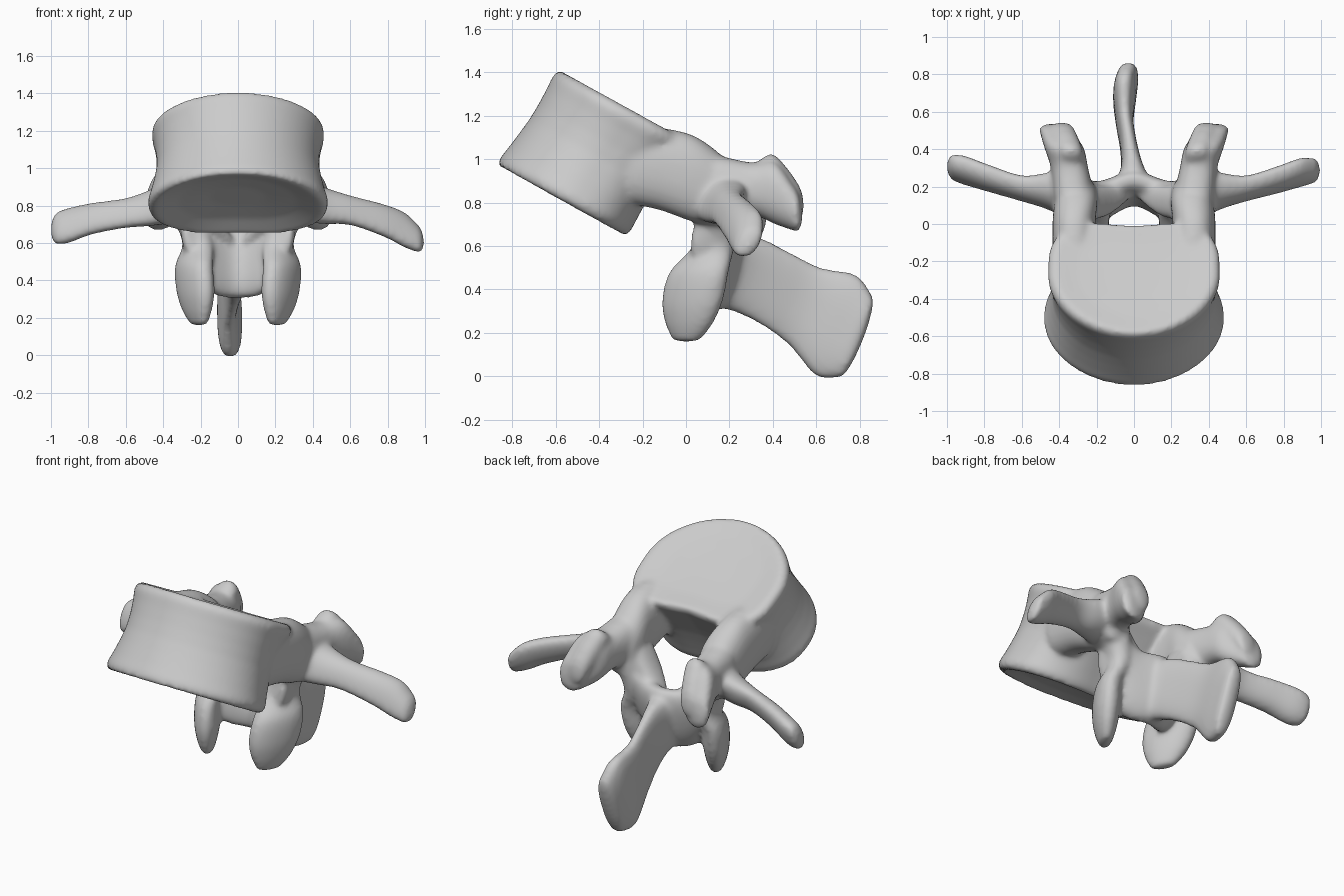
import bpy, bmesh, math
from mathutils import Vector

cube = bpy.data.objects.get("Cube")
if cube:
    bpy.data.objects.remove(cube)

X, Y, Z = Vector((1, 0, 0)), Vector((0, 1, 0)), Vector((0, 0, 1))
SIDES = 28
bm = bmesh.new()


def spow(value, p):
    return math.copysign(abs(value) ** p, value)


def skin(rings):
    """Join rings of points into one closed shell."""
    loops = [[bm.verts.new(p) for p in ring] for ring in rings]
    for low, high in zip(loops, loops[1:]):
        for i in range(len(low)):
            j = (i + 1) % len(low)
            bm.faces.new((low[i], low[j], high[j], high[i]))
    bm.faces.new(loops[0][::-1])
    bm.faces.new(loops[-1])


def catmull(a, b, c, d, t):
    return (b * 2 + (c - a) * t + (a * 2 - b * 5 + c * 4 - d) * t * t
            + (b * 3 - a - c * 3 + d) * t ** 3) * 0.5


def limb(stations, a, b, power=0.85):
    """Loft oval sections (x, y, z, radius a, radius b) with domed ends."""
    s = [Vector(st) for st in stations]
    s = [s[0]] + s + [s[-1]]
    path = [catmull(*s[i:i + 4], k / 5) for i in range(len(s) - 3) for k in range(5)]
    path.append(s[-1])

    def ring(st, scale=1, shift=Vector()):
        centre = Vector(st[:3]) + shift
        angles = [math.tau * i / SIDES for i in range(SIDES)]
        return [centre + a * (st[3] * scale * spow(math.cos(t), power))
                + b * (st[4] * scale * spow(math.sin(t), power)) for t in angles]

    def dome(end, before):
        direction = (Vector(end[:3]) - Vector(before[:3])).normalized()
        reach = 0.7 * min(end[3], end[4])
        return [ring(end, math.cos(t), direction * reach * math.sin(t))
                for t in (0.35, 0.7, 1.05, 1.4)]

    skin(dome(path[0], path[1])[::-1] + [ring(p) for p in path] + dome(path[-1], path[-2]))


def mirrored(stations, a, b, power=0.85):
    for side in (1, -1):
        limb([(st[0] * side,) + tuple(st[1:]) for st in stations],
             Vector((a.x * side, a.y, a.z)), Vector((b.x * side, b.y, b.z)), power)


# Main body: a tilted, waisted drum with a flattened back and dished ends
bottom, top = Vector((0, -0.572, 0.80)), Vector((0, -0.285, 1.247))
depth = Vector((0, 0.875, -0.484))
up = (top - bottom).normalized()


def body_ring(h, scale, lift=0):
    centre = bottom.lerp(top, h) + up * lift
    half_width = 0.485 - 0.025 * h
    corner = 0.8 - 0.25 * h
    ring = []
    for i in range(64):
        t = math.tau * i / 64
        c, s = math.cos(t), math.sin(t)
        p = corner if s > 0 else 1.03
        x = half_width * scale * spow(c, p)
        v = 0.04 + (0.315 if s > 0 else 0.39) * spow(s, p)
        if s > 0:
            v -= 0.025 * math.exp(-(x / 0.16) ** 2)
        ring.append(centre + X * x + depth * (v * (0.4 + 0.6 * scale)
                                              if scale > 0.85 else v * scale))
    return ring


skin([body_ring(0, 0.3, 0.06), body_ring(0, 0.65, 0.04), body_ring(0, 0.92, 0.005)]
     + [body_ring(h, s) for h, s in ((0.03, 0.98), (0.09, 1), (0.2, 0.97), (0.35, 0.94),
                                     (0.5, 0.92), (0.65, 0.93), (0.8, 0.96),
                                     (0.92, 1), (0.97, 0.98))]
     + [body_ring(1, 0.92), body_ring(1, 0.65, -0.015), body_ring(1, 0.3, -0.02)])

# Pedicles joining the body to the arch
mirrored([(0.32, -0.24, 0.97, 0.11, 0.18), (0.32, -0.12, 0.955, 0.115, 0.19),
          (0.32, 0.02, 0.915, 0.115, 0.2), (0.31, 0.12, 0.875, 0.115, 0.18),
          (0.31, 0.19, 0.84, 0.105, 0.15)], X, Z)

# Lamina closing the arch behind the canal
slope = Vector((0, 0.25, 0.97))
limb([(-0.28, 0.12, 0.70, 0.085, 0.16), (-0.16, 0.13, 0.53, 0.09, 0.19),
      (0, 0.19, 0.50, 0.075, 0.2), (0.16, 0.13, 0.53, 0.09, 0.19),
      (0.28, 0.12, 0.70, 0.085, 0.16)], Y, slope)

# Sloping web between each pedicle and the lamina
mirrored([(0.25, 0.11, 0.84, 0.07, 0.09), (0.17, 0.125, 0.72, 0.07, 0.085),
          (0.08, 0.17, 0.62, 0.06, 0.065)], X, Y)

# Spinous process: a flat blade reaching back and down
blade = Vector((0, 0.37, 0.93))
limb([(0, 0.19, 0.49, 0.1, 0.18), (-0.01, 0.29, 0.465, 0.06, 0.18),
      (-0.03, 0.42, 0.40, 0.045, 0.18), (-0.05, 0.55, 0.32, 0.047, 0.195),
      (-0.05, 0.69, 0.235, 0.062, 0.25), (-0.033, 0.78, 0.185, 0.057, 0.205)],
     X, blade, 0.75)

# Lower joint processes: blades with facets turned forward and outward
mirrored([(0.212, 0.005, 0.185, 0.04, 0.085), (0.22, 0.015, 0.25, 0.06, 0.125),
          (0.228, 0.03, 0.35, 0.075, 0.155), (0.235, 0.06, 0.48, 0.075, 0.15),
          (0.215, 0.13, 0.61, 0.075, 0.1), (0.29, 0.15, 0.8, 0.1, 0.1)],
         Vector((0.87, -0.5, 0)), Vector((0.5, 0.87, 0)), 0.95)

# Upper joint processes, each with a raised lip and a rear knob
mirrored([(0.32, 0.14, 0.88, 0.11, 0.14), (0.345, 0.3, 0.865, 0.1, 0.12),
          (0.375, 0.41, 0.845, 0.105, 0.145), (0.42, 0.495, 0.775, 0.085, 0.105)], X, Z)
mirrored([(0.34, 0.3, 0.9, 0.07, 0.06), (0.34, 0.39, 0.95, 0.065, 0.075),
          (0.36, 0.465, 0.88, 0.06, 0.08), (0.38, 0.52, 0.81, 0.055, 0.07)], X, Z)

# Transverse processes, slightly different on each side
lean = Vector((0, 0.33, 0.94))
limb([(0.3, 0.14, 0.84, 0.13, 0.13), (0.46, 0.175, 0.80, 0.09, 0.105),
      (0.6, 0.19, 0.775, 0.062, 0.085), (0.78, 0.24, 0.72, 0.065, 0.093),
      (0.89, 0.275, 0.67, 0.068, 0.1), (0.96, 0.285, 0.625, 0.06, 0.08)], Y, lean)
limb([(-0.3, 0.14, 0.84, 0.13, 0.13), (-0.46, 0.175, 0.79, 0.09, 0.105),
      (-0.6, 0.19, 0.76, 0.062, 0.085), (-0.78, 0.245, 0.73, 0.065, 0.09),
      (-0.9, 0.285, 0.695, 0.068, 0.1), (-0.96, 0.3, 0.68, 0.062, 0.095)], Y, lean)

bmesh.ops.recalc_face_normals(bm, faces=bm.faces)
mesh = bpy.data.meshes.new("vertebra")
bm.to_mesh(mesh)
bm.free()
bone = bpy.data.objects.new("vertebra", mesh)
bpy.context.collection.objects.link(bone)

# Bone colour
grey = bpy.data.materials.new("pale grey bone")
grey.use_nodes = True
colour = (0.6, 0.6, 0.6, 1)
grey.diffuse_color = colour
grey.node_tree.nodes["Principled BSDF"].inputs["Base Color"].default_value = colour
mesh.materials.append(grey)
mesh.shade_smooth()

# Fuse the parts into one skin and soften the joins
fuse = bone.modifiers.new("fuse", "REMESH")
fuse.mode = "VOXEL"
fuse.voxel_size = 0.014
fuse.use_smooth_shade = True
soften = bone.modifiers.new("soften", "SMOOTH")
soften.factor = 0.5
soften.iterations = 10
